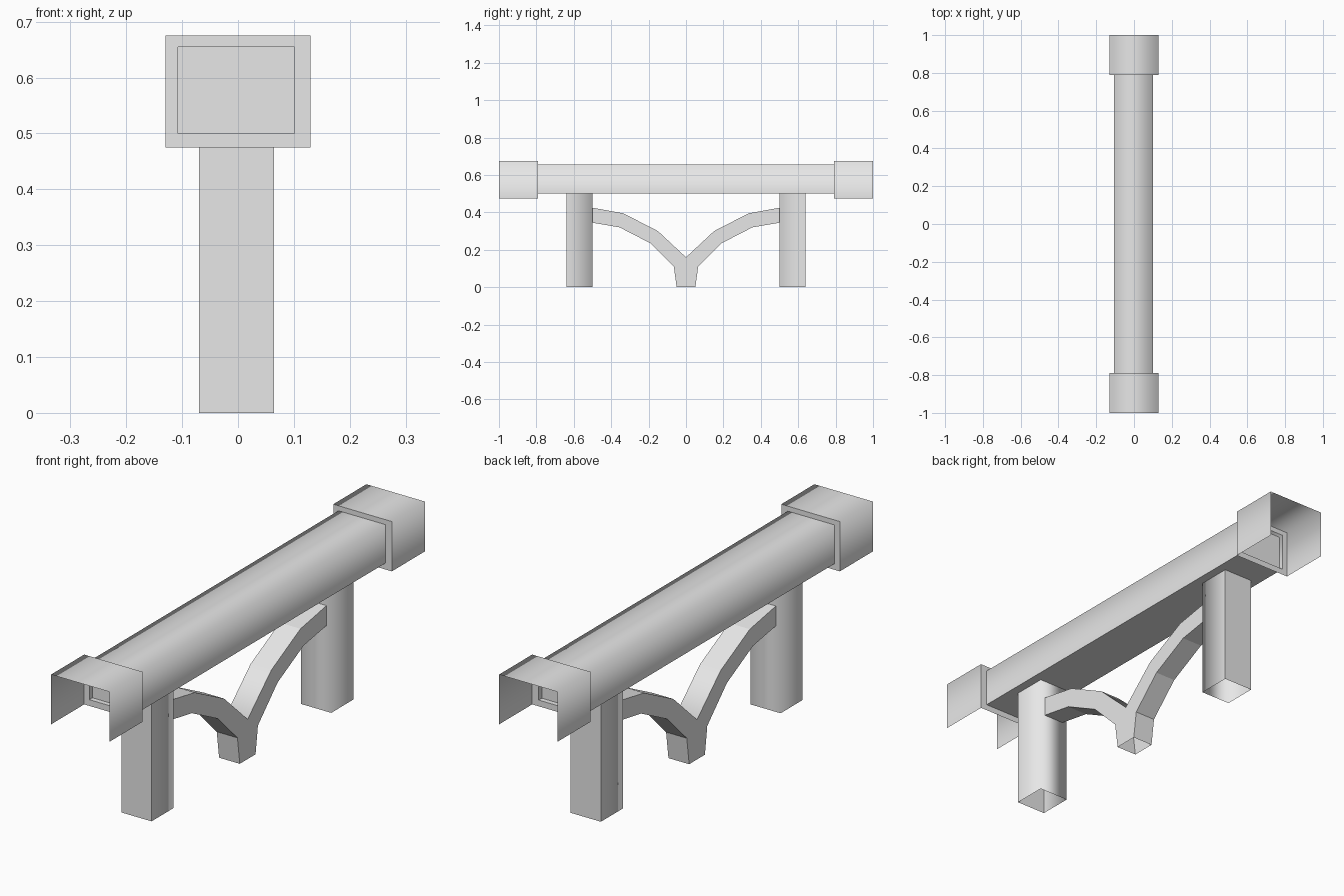
import bpy
import bmesh
import math

if "Cube" in bpy.data.objects:
    bpy.data.objects.remove(bpy.data.objects["Cube"], do_unlink=True)

grey = bpy.data.materials.new("plain_grey")
grey.use_nodes = True
grey.diffuse_color = (0.8, 0.8, 0.8, 1)
grey.node_tree.nodes["Principled BSDF"].inputs["Base Color"].default_value = (0.8, 0.8, 0.8, 1)

CX = -0.003  # slight sideways offset of everything but the end sleeves


def finish(name, bm, mirror=True):
    """Turn a bmesh into an object, mirrored front to back if asked."""
    bmesh.ops.recalc_face_normals(bm, faces=bm.faces)
    mesh = bpy.data.meshes.new(name)
    bm.to_mesh(mesh)
    bm.free()
    mesh.materials.append(grey)
    obj = bpy.data.objects.new(name, mesh)
    bpy.context.collection.objects.link(obj)
    if mirror:
        mod = obj.modifiers.new("front_to_back", "MIRROR")
        mod.use_axis = (False, True, False)
        mod.use_clip = True
    return obj


def loop(bm, y, half, z0, z1, cx):
    """Rectangular section across the beam, starting bottom left."""
    corners = ((-half, z0), (-half, z1), (half, z1), (half, z0))
    return [bm.verts.new((cx + x, y, z)) for x, z in corners]


def bridge(bm, a, b, sides, smooth):
    for i in sides:
        j = (i + 1) % 4
        bm.faces.new((a[i], a[j], b[j], b[i])).smooth = smooth


UPPER, ALL = range(3), range(4)  # UPPER leaves the underside out
BEAM = (0.104, 0.5, 0.655, CX)
SLEEVE = (0.13, 0.475, 0.675, 0)

# Long beam with softly shaded top and sides and a flat underside
bm = bmesh.new()
front, back = loop(bm, -0.79, *BEAM), loop(bm, 0.79, *BEAM)
bridge(bm, front, back, UPPER, True)
bridge(bm, front, back, [3], False)
finish("beam", bm, mirror=False)

# End sleeves: open below and at the outer end, with a recessed inner wall
bm = bmesh.new()
recess = loop(bm, 0.77, *BEAM)
inner = loop(bm, 0.79, *BEAM)
rim = loop(bm, 0.79, *SLEEVE)
outer = loop(bm, 1.0, *SLEEVE)
bm.faces.new(recess)
bridge(bm, recess, inner, ALL, False)
bridge(bm, inner, rim, ALL, False)
bridge(bm, rim, outer, UPPER, True)
finish("end_sleeves", bm)

# Square hollow posts: flat outer face, soft edges on the other sides
bm = bmesh.new()
bmesh.ops.create_cube(bm, size=1)
for v in bm.verts:
    v.co = (CX + v.co.x * 0.134, 0.57 + v.co.y * 0.14, 0.25 + v.co.z * 0.5)
bm.normal_update()
ends = [f for f in bm.faces if abs(f.normal.z) > 0.9]
bmesh.ops.delete(bm, geom=ends, context="FACES_ONLY")
for f in bm.faces:
    f.smooth = f.normal.y < 0.9
finish("posts", bm)

# Curved brace: pairs of (upper, lower) points from the post to the foot
stations = [
    ((0.5, 0.425), (0.5, 0.345)),
    ((0.335, 0.395), (0.355, 0.32)),
    ((0.15, 0.30), (0.19, 0.235)),
    ((0, 0.16), (0.065, 0.11)),
    ((0, 0), (0.05, 0)),
]
bm = bmesh.new()
rings = []
for (yu, zu), (yl, zl) in stations:
    section = ((-1, yl, zl), (-1, yu, zu), (1, yu, zu), (1, yl, zl))
    rings.append([bm.verts.new((CX + s * 0.046, y, z)) for s, y, z in section])
for n, (a, b) in enumerate(zip(rings, rings[1:])):
    # The foot has no upper strip, since its halves meet on the centre line
    bridge(bm, a, b, ALL if n < 3 else (0, 2, 3), True)
brace = finish("curved_brace", bm)
bpy.ops.object.select_all(action="DESELECT")
brace.select_set(True)
bpy.context.view_layer.objects.active = brace
bpy.ops.object.shade_smooth_by_angle(angle=math.radians(15))
